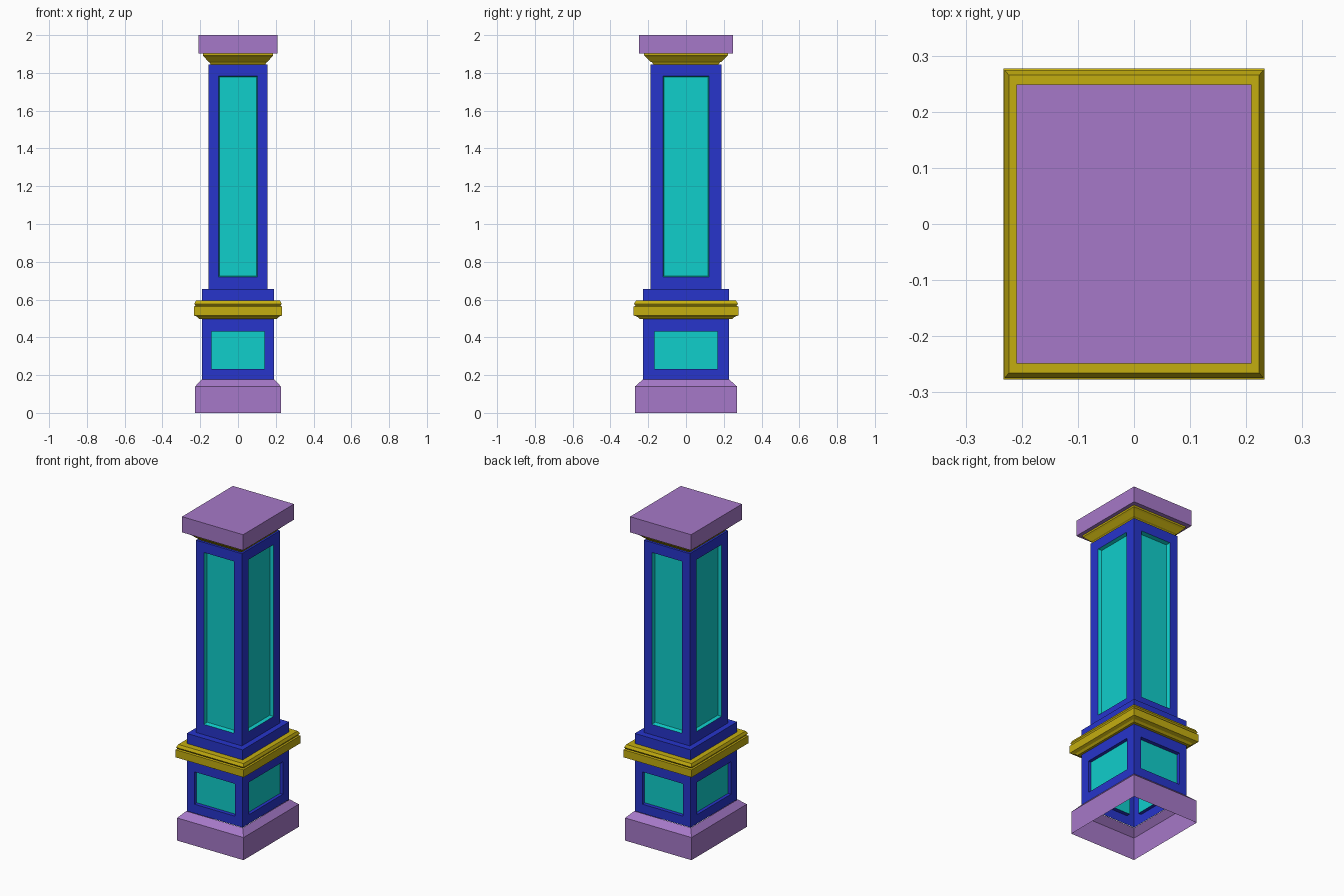
import bpy, bmesh
from math import pi
from mathutils import Matrix, Vector

if "Cube" in bpy.data.objects:
    bpy.data.objects.remove(bpy.data.objects["Cube"])

RATIO = 1.19  # depth / width of every section


def material(name, rgb):
    m = bpy.data.materials.new(name)
    m.diffuse_color = (*rgb, 1)
    m.use_nodes = True
    m.node_tree.nodes["Principled BSDF"].inputs["Base Color"].default_value = m.diffuse_color
    return m


PURPLE = material("purple", (0.38, 0.19, 0.58))
BLUE = material("blue", (0.02, 0.035, 0.60))
CYAN = material("cyan", (0.005, 0.62, 0.60))
GOLD = material("gold", (0.55, 0.42, 0.005))


def finish(bm, name, mats):
    bmesh.ops.remove_doubles(bm, verts=bm.verts, dist=1e-5)
    bmesh.ops.scale(bm, vec=(1, RATIO, 1), verts=bm.verts)
    bmesh.ops.recalc_face_normals(bm, faces=bm.faces)
    me = bpy.data.meshes.new(name)
    bm.to_mesh(me)
    bm.free()
    for m in mats:
        me.materials.append(m)
    ob = bpy.data.objects.new(name, me)
    bpy.context.collection.objects.link(ob)
    return ob


def bridge(bm, a, b, mat=0):
    for i in range(4):
        j = (i + 1) % 4
        bm.faces.new((a[i], a[j], b[j], b[i])).material_index = mat


def moulding(name, profile, mat, cap=False):
    """Sweep a (half width, z) profile around the rectangular section."""
    bm = bmesh.new()
    rings = [[bm.verts.new((sx * w, sy * w, z))
              for sx, sy in ((-1, -1), (1, -1), (1, 1), (-1, 1))] for w, z in profile]
    for a, b in zip(rings, rings[1:]):
        bridge(bm, a, b)
    if cap:
        bm.faces.new(rings[-1])
    return finish(bm, name, [mat])


def panelled_shaft(name, half, z0, z1, panel, p0, p1, depth, slope, wall_mat, top):
    """Four framed sides, each with a sunken panel, plus a ledge closing in to `top`."""
    bm = bmesh.new()

    def rect(w, y, lo, hi, rot):
        return [bm.verts.new(rot @ Vector(c)) for c in
                ((-w, -y, lo), (w, -y, lo), (w, -y, hi), (-w, -y, hi))]

    for k in range(4):
        rot = Matrix.Rotation(k * pi / 2, 3, 'Z')
        outer = rect(half, half, z0, z1, rot)
        rim = rect(panel, half, p0, p1, rot)
        back = rect(panel - slope, half - depth, p0 + slope, p1 - slope, rot)
        bridge(bm, outer, rim)
        bridge(bm, rim, back, wall_mat)
        bm.faces.new(back).material_index = 1
        ledge = [bm.verts.new(rot @ Vector((s * top, -top, z1))) for s in (1, -1)]
        bm.faces.new((outer[3], outer[2], ledge[0], ledge[1]))
    return finish(bm, name, [BLUE, CYAN])


# Hollow plinth with sloped top
moulding("plinth", [(0.227, 0), (0.227, 0.14), (0.193, 0.176)], PURPLE)

# Pedestal and tall shaft with sunken panels
panelled_shaft("pedestal", 0.191, 0.176, 0.656, 0.14, 0.232, 0.432, 0.02, 0.0, 0, 0.157)
panelled_shaft("shaft", 0.157, 0.656, 1.845, 0.103, 0.72, 1.783, 0.02, 0.006, 1, 0.13)

# Gold belt around the pedestal
moulding("belt_moulding", [(0.19, 0.497), (0.205, 0.497), (0.215, 0.508), (0.233, 0.516),
                           (0.233, 0.563), (0.225, 0.567), (0.231, 0.577),
                           (0.223, 0.594), (0.19, 0.594)], GOLD)

# Gold neck under the cap
moulding("neck_moulding", [(0.13, 1.845), (0.145, 1.845), (0.15, 1.855), (0.157, 1.859),
                           (0.178, 1.884), (0.186, 1.892), (0.186, 1.903)], GOLD)

# Cap slab
moulding("cap", [(0.18, 1.903), (0.209, 1.903), (0.209, 2.0)], PURPLE, cap=True)
